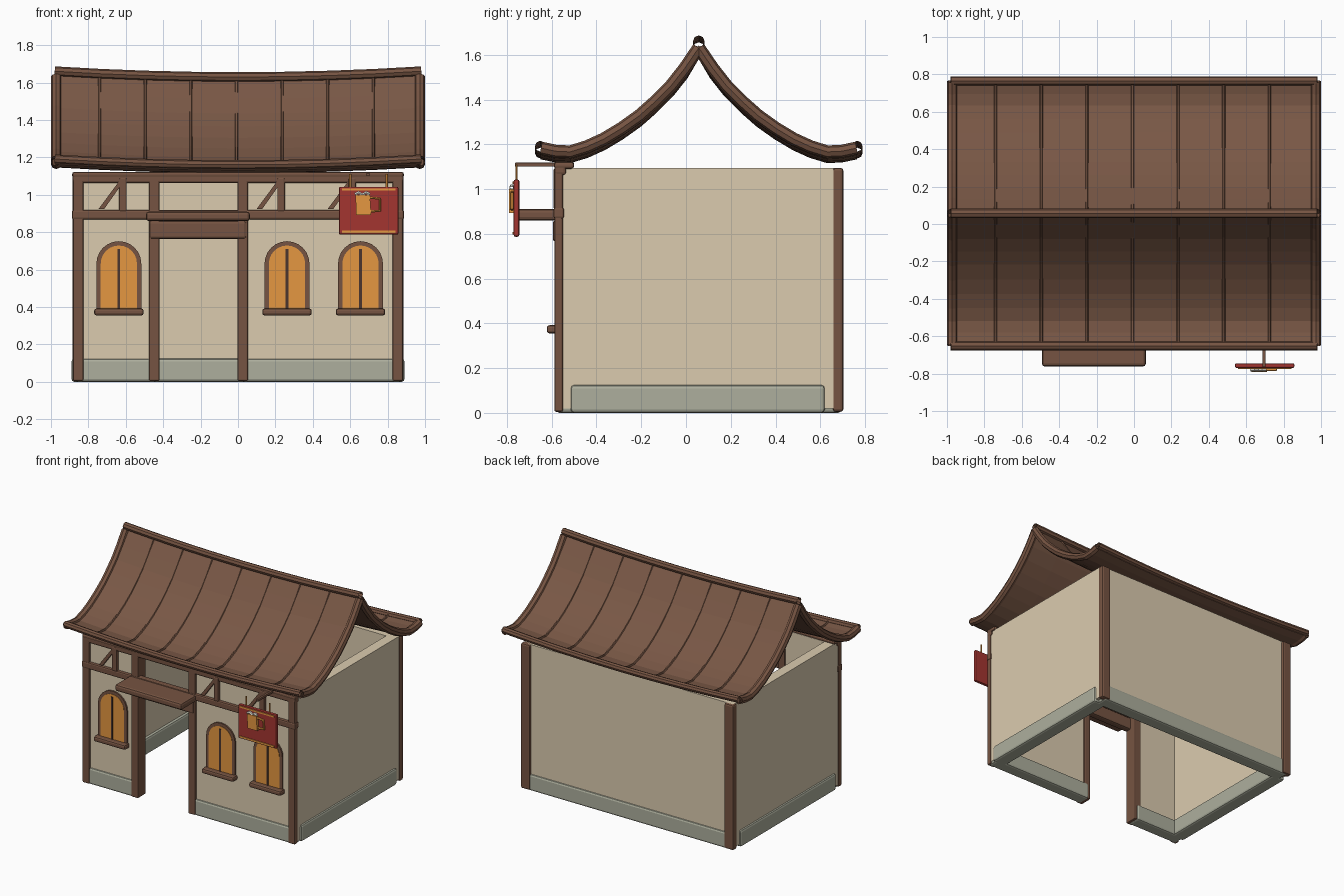
import bpy, bmesh, math
from mathutils import Vector

cube = bpy.data.objects.get("Cube")
if cube:
    bpy.data.objects.remove(cube, do_unlink=True)


def material(name, rgb):
    m = bpy.data.materials.new(name)
    m.use_nodes = True
    m.diffuse_color = (*rgb, 1)
    bsdf = m.node_tree.nodes["Principled BSDF"]
    bsdf.inputs["Base Color"].default_value = (*rgb, 1)
    bsdf.inputs["Roughness"].default_value = 0.9
    return m


PLASTER = material("beige plaster", (0.71, 0.6, 0.43))
STONE = material("grey green stone", (0.42, 0.43, 0.34))
WOOD = material("brown wood", (0.18, 0.088, 0.054))
ROOF = material("roof brown", (0.19, 0.096, 0.06))
DARK = material("dark wood", (0.07, 0.036, 0.026))
AMBER = material("amber", (0.78, 0.31, 0.053))
RED = material("sign red", (0.37, 0.036, 0.03))
FOAM = material("pale foam", (0.68, 0.65, 0.58))


def finish(name, bm, mat, bevel=0.0):
    bmesh.ops.recalc_face_normals(bm, faces=bm.faces)
    me = bpy.data.meshes.new(name)
    bm.to_mesh(me)
    bm.free()
    ob = bpy.data.objects.new(name, me)
    bpy.context.collection.objects.link(ob)
    me.materials.append(mat)
    if bevel:
        mod = ob.modifiers.new("soft edges", "BEVEL")
        mod.width, mod.segments = bevel, 2
    return ob


def box(name, x, y, z, mat, bevel=0.008):
    """Box from (min, max) ranges on each axis."""
    bm = bmesh.new()
    bmesh.ops.create_cube(bm, size=1)
    for v in bm.verts:
        v.co = Vector([(r[0] + r[1]) / 2 + c * (r[1] - r[0]) for r, c in zip((x, y, z), v.co)])
    return finish(name, bm, mat, bevel)


def plate(name, outline, y0, y1, mat):
    """Extrude an x-z outline along y."""
    bm = bmesh.new()
    face = bm.faces.new([bm.verts.new((x, y0, z)) for x, z in outline])
    new = bmesh.ops.extrude_face_region(bm, geom=[face])["geom"]
    for v in new:
        if isinstance(v, bmesh.types.BMVert):
            v.co.y = y1
    return finish(name, bm, mat)


def tube(name, points, radius, mat, sides=8):
    """Sweep an open faceted pipe along a path."""
    cu = bpy.data.curves.new(name, "CURVE")
    cu.dimensions = "3D"
    sp = cu.splines.new("POLY")
    sp.points.add(len(points) - 1)
    for p, co in zip(sp.points, points):
        p.co = (*co, 1)
    sp.use_smooth = False
    cu.bevel_depth, cu.bevel_resolution = radius, sides // 2 - 2
    cu.materials.append(mat)
    ob = bpy.data.objects.new(name, cu)
    bpy.context.collection.objects.link(ob)
    return ob


# Walls, open above and below, with a full-height door gap
FRONT, BACK, SIDE, TOP = -0.57, 0.685, 0.87, 1.095
SECTIONS = {"left_of_door": (-SIDE, -0.44), "right_of_door": (0.02, SIDE)}
for label, span in SECTIONS.items():
    box("front_wall_" + label, span, (FRONT, -0.5), (0.02, TOP), PLASTER, 0)
    box("front_base_" + label, (span[0], span[1] + 0.005), (-0.58, -0.48),
        (0, 0.125), STONE, 0.015)
box("back_wall", (-SIDE, SIDE), (0.615, BACK), (0.02, TOP), PLASTER, 0)
box("back_base", (-0.85, 0.85), (0.59, 0.695), (0, 0.125), STONE, 0.015)
for s, label in ((1, "left"), (-1, "right")):
    def across(a, b):
        return tuple(sorted((s * a, s * b)))
    box(label + "_wall", across(0.8, SIDE + 0.007), (-0.55, 0.66), (0.02, TOP), PLASTER, 0)
    box(label + "_base", across(0.78, 0.89), (-0.515, 0.62), (0, 0.125), STONE, 0.015)
    box("back_post_" + label, across(0.808, 0.884), (0.656, 0.703), (0.005, TOP), WOOD, 0.012)

# Front timber frame
for i, x in enumerate((-0.855, -0.448, 0.025, 0.855)):
    depth = -0.55 if abs(x) > 0.5 else -0.49
    box(f"front_post_{i}", (x - 0.028, x + 0.028), (-0.588, depth), (0.005, 1.09), WOOD)
box("top_beam", (-0.885, 0.885), (-0.588, -0.535), (1.062, 1.115), WOOD, 0.012)
box("top_plate", (-0.887, 0.887), (-0.59, -0.5), (1.09, 1.122), WOOD, 0.012)
box("middle_beam", (-0.888, 0.888), (-0.592, -0.545), (0.868, 0.918), WOOD, 0.01)
box("door_lintel", (-0.475, 0.045), (-0.595, -0.54), (0.765, 0.86), WOOD, 0.012)
box("door_awning", (-0.492, 0.063), (-0.762, -0.545), (0.86, 0.91), WOOD, 0.015)
for i, x in enumerate((-0.615, 0.23, 0.61)):
    box(f"short_stud_{i}", (x - 0.02, x + 0.02), (-0.592, -0.55), (0.91, 1.092), WOOD, 0.008)
    plate(f"brace_{i}", [(x - 0.13, 0.925), (x - 0.1, 0.925), (x - 0.015, 1.045), (x - 0.015, 1.08)],
          -0.588, -0.55, WOOD)


# Arched windows
def arch(x, half, bottom):
    arc = [(x + half * math.cos(math.pi * i / 12), 0.632 + half * math.sin(math.pi * i / 12))
           for i in range(13)]
    return [(x + half, bottom)] + arc + [(x - half, bottom)]


for i, x in enumerate((-0.637, 0.262, 0.655)):
    plate(f"window_frame_{i}", arch(x, 0.12, 0.37), -0.581, -0.56, WOOD)
    plate(f"window_pane_{i}", arch(x, 0.097, 0.385), -0.584, -0.578, AMBER)
    box(f"window_mullion_{i}", (x - 0.007, x + 0.007), (-0.588, -0.582), (0.385, 0.71), DARK, 0)
    box(f"window_sill_{i}", (x - 0.132, x + 0.132), (-0.622, -0.56), (0.355, 0.392), WOOD, 0.012)

# Curved roof: half profile as (distance from ridge, height), raised toward the gables
PROFILE = [(0, 1.628), (0.062, 1.537), (0.125, 1.457), (0.195, 1.387), (0.265, 1.325), (0.345, 1.268),
           (0.425, 1.22), (0.5, 1.186), (0.575, 1.163), (0.64, 1.166), (0.705, 1.18)]
RIDGE_Y = 0.057


def lift(x):
    return 0.032 * (x * x - 1)


def eave_path(side, x, up=0.0):
    return [(x, RIDGE_Y + side * d, z + lift(x) + up) for d, z in PROFILE]


bm = bmesh.new()
rows = []
for i in range(9):
    x = -0.975 + 1.95 * i / 8
    path = eave_path(-1, x)[::-1] + eave_path(1, x)[1:]
    rows.append([bm.verts.new(p) for p in path])
for a, b in zip(rows, rows[1:]):
    for j in range(len(a) - 1):
        bm.faces.new((a[j], b[j], b[j + 1], a[j + 1]))
roof = finish("roof_shell", bm, ROOF)
solid = roof.modifiers.new("thickness", "SOLIDIFY")
solid.thickness, solid.offset = 0.03, 0

XS = [-0.98 + 1.96 * i / 8 for i in range(9)]
tube("ridge_pole", [(x, RIDGE_Y, 1.662 + lift(x)) for x in XS], 0.026, WOOD)
for side, label in ((-1, "front"), (1, "back")):
    tube("eave_pole_" + label, [(x, RIDGE_Y + side * 0.708, 1.193 + lift(x)) for x in XS], 0.024, WOOD)
    for x, end in ((-0.972, "right"), (0.972, "left")):
        tube(f"gable_rim_{label}_{end}", eave_path(side, x, 0.005), 0.029, WOOD)
    for i in range(7):
        x = -0.74 + 0.244 * i
        tube(f"roof_batten_{label}_{i}", eave_path(side, x, 0.017), 0.0085, ROOF, 6)

# Hanging sign with a mug
box("sign_rod", (0.686, 0.704), (-0.765, -0.5), (1.1, 1.118), WOOD, 0.004)
box("sign_board", (0.54, 0.857), (-0.77, -0.745), (0.787, 1.043), RED, 0.008)
for label, z in (("bottom", 0.803), ("top", 1.028)):
    box("sign_trim_" + label, (0.555, 0.842), (-0.775, -0.768), (z - 0.006, z + 0.006), AMBER, 0)
for label, x in (("right", 0.6), ("left", 0.795)):
    tube("sign_cord_" + label, [(x, -0.757, 1.035), (x, -0.757, 1.11)], 0.006, AMBER, 6)
plate("mug_body", [(0.632, 0.893), (0.712, 0.893), (0.705, 1.0), (0.628, 1.0)], -0.79, -0.765, AMBER)
tube("mug_handle", [(0.7, -0.778, 0.985), (0.758, -0.778, 0.98), (0.76, -0.778, 0.915),
                    (0.7, -0.778, 0.91)], 0.008, AMBER, 6)
tube("mug_foam", [(0.625, -0.779, 1.002), (0.645, -0.779, 1.012), (0.665, -0.779, 1.0),
                  (0.685, -0.779, 1.012), (0.705, -0.779, 1.002)], 0.01, FOAM, 6)
